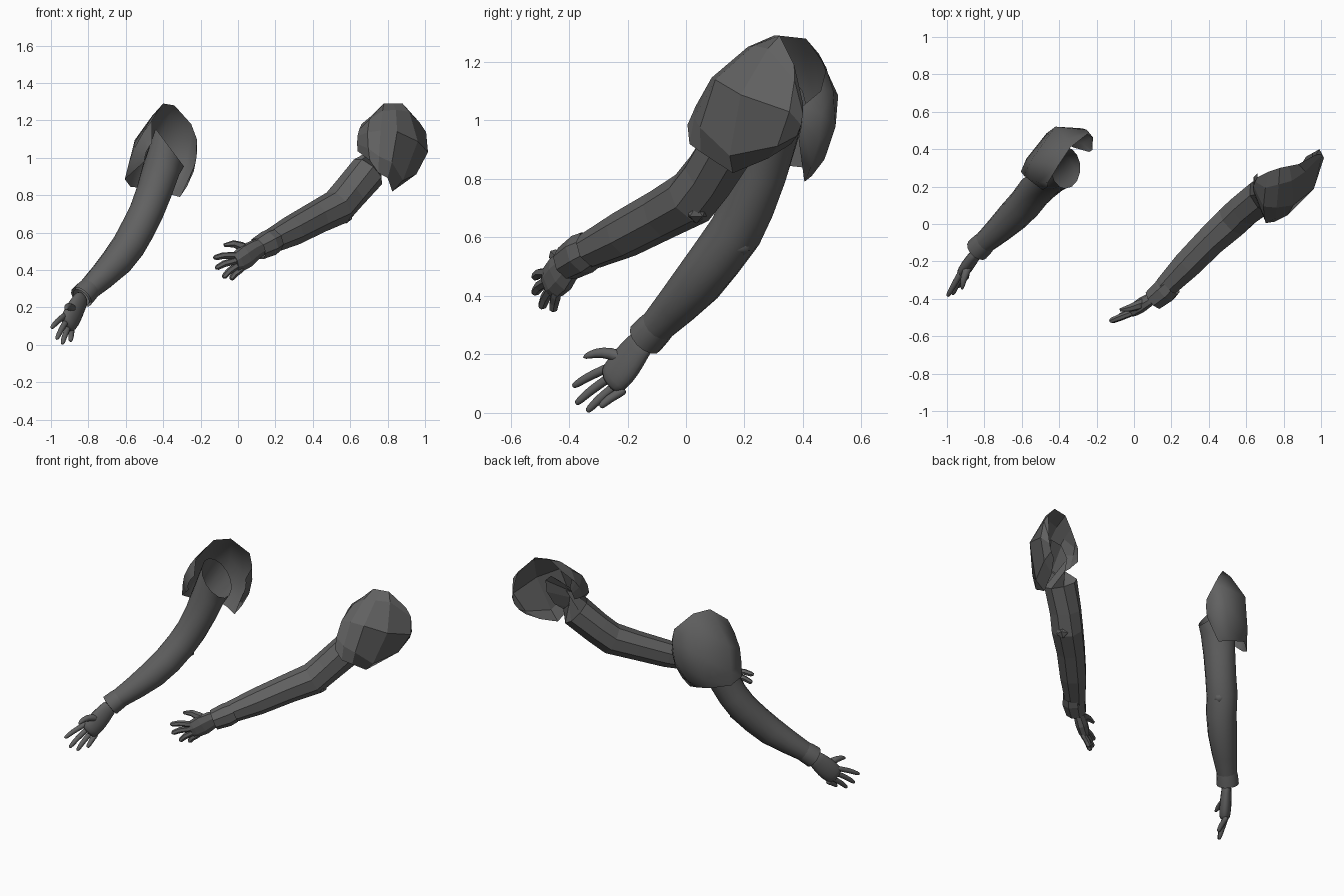
import bpy, bmesh, math
from mathutils import Vector as V

grey = bpy.data.materials.new("dark_grey")
grey.diffuse_color = (0.12, 0.12, 0.12, 1)


def finish(name, bm, smooth, rounded=False):
    bmesh.ops.recalc_face_normals(bm, faces=bm.faces[:])
    me = bpy.data.meshes.new(name)
    bm.to_mesh(me)
    bm.free()
    ob = bpy.data.objects.new(name, me)
    bpy.context.collection.objects.link(ob)
    me.materials.append(grey)
    if smooth:
        me.polygons.foreach_set("use_smooth", [True] * len(me.polygons))
    if rounded:
        mod = ob.modifiers.new("rounding", "SUBSURF")
        mod.levels = mod.render_levels = 1
    return ob


def tube(name, pts, radii, smooth, sides=8, up=(0, 0, 1), flat=1.0, caps=True, end_dir=None):
    """Rings swept along a path; 'up' is the wide direction, 'flat' thins the other one."""
    pts, up = [V(p) for p in pts], V(up)
    bm, rings = bmesh.new(), []
    for i, p in enumerate(pts):
        t = (pts[min(i + 1, len(pts) - 1)] - pts[max(i - 1, 0)]).normalized()
        thin = flat
        if end_dir and i == len(pts) - 1:
            t, thin = V(end_dir).normalized(), 0.85
        u = (up - t * up.dot(t)).normalized()
        w = t.cross(u)
        ring = []
        for k in range(sides):
            a = 2 * math.pi * (k + 0.5) / sides
            ring.append(bm.verts.new(p + radii[i] * (u * math.cos(a) + w * math.sin(a) * thin)))
        rings.append(ring)
    for a, b in zip(rings, rings[1:]):
        for k in range(sides):
            n = (k + 1) % sides
            bm.faces.new((a[k], a[n], b[n], b[k]))
    if caps:
        bm.faces.new(rings[0])
        bm.faces.new(rings[-1])
    return finish(name, bm, smooth, smooth and caps)


def shoulder_pad(name, lower, upper, centre, bulge, smooth, rows=4):
    """Open shell stretched from the lower hem to the neck rim, bulging from the shoulder."""
    bm, grid, c = bmesh.new(), [], V(centre)
    n = len(lower) - 1
    for r in range(rows + 1):
        t, row = r / rows, []
        for j in range(n + 1):
            p = V(lower[j]).lerp(V(upper[j]), t)
            push = (p - c).normalized() * bulge[j] * math.sin(math.pi * t)
            row.append(bm.verts.new(p + push))
        grid.append(row)
    for a, b in zip(grid, grid[1:]):
        for j in range(n):
            bm.faces.new((a[j], a[j + 1], b[j + 1], b[j]))
    return finish(name, bm, smooth)


def elbow_cap(name, loc, smooth):
    bm = bmesh.new()
    bmesh.ops.create_icosphere(bm, subdivisions=1, radius=0.042)
    bmesh.ops.translate(bm, verts=bm.verts[:], vec=V(loc))
    return finish(name, bm, smooth)


def hand(side, palm, palm_r, up, fingers, thumb, smooth):
    tube(side + "_palm", palm, palm_r, smooth, 8, up, 0.55)
    for label, root, tip in fingers:
        root, tip = V(root), V(tip)
        back = root - (tip - root) * 0.25
        bend = root.lerp(tip, 0.55) + V((0, 0, 0.006))
        near = root.lerp(tip, 0.9)
        tube(f"{side}_{label}_finger", [back, root, bend, near, tip],
             [0.018, 0.019, 0.018, 0.015, 0.008], smooth, 6, up)
    tube(side + "_thumb", thumb, [0.028, 0.026, 0.02, 0.009], smooth, 6, up)


# ---- first arm: rounded ----
S = "rounded"
tube(S + "_arm",
     [(-0.84, -0.14, 0.253), (-0.80, -0.10, 0.295), (-0.725, -0.033, 0.365), (-0.648, 0.04, 0.445),
      (-0.585, 0.105, 0.53), (-0.535, 0.17, 0.62), (-0.49, 0.212, 0.71), (-0.448, 0.25, 0.82),
      (-0.41, 0.28, 0.94), (-0.365, 0.30, 1.055)],
     [0.053, 0.06, 0.073, 0.086, 0.09, 0.092, 0.092, 0.095, 0.102, 0.13],
     True, 14, caps=False, end_dir=(0.8, 0.0, 0.6))
tube(S + "_cuff", [(-0.79, -0.09, 0.305), (-0.81, -0.11, 0.285), (-0.838, -0.138, 0.255)],
     [0.06, 0.064, 0.066], True, 14, caps=False)
elbow_cap(S + "_elbow", (-0.50, 0.19, 0.575), True)
shoulder_pad(S + "_shoulder_pad",
             [(-0.50, 0.20, 0.98), (-0.605, 0.28, 0.885), (-0.575, 0.35, 0.845), (-0.48, 0.44, 0.835),
              (-0.38, 0.43, 0.81), (-0.31, 0.405, 0.79), (-0.24, 0.385, 0.94)],
             [(-0.46, 0.20, 1.08), (-0.46, 0.22, 1.20), (-0.40, 0.32, 1.29), (-0.34, 0.41, 1.28),
              (-0.25, 0.48, 1.18), (-0.22, 0.46, 1.10), (-0.225, 0.40, 1.05)],
             (-0.40, 0.33, 1.03), [0.02, 0.03, 0.07, 0.10, 0.07, 0.04, 0.01], True)
hand(S, [(-0.825, -0.13, 0.265), (-0.85, -0.165, 0.225), (-0.878, -0.205, 0.17),
         (-0.905, -0.245, 0.12), (-0.92, -0.265, 0.10)],
     [0.052, 0.06, 0.072, 0.069, 0.055], (-0.045, -0.05, 0.08),
     [("index", (-0.935, -0.275, 0.15), (-0.998, -0.388, 0.09)),
      ("middle", (-0.925, -0.27, 0.115), (-0.97, -0.378, 0.03)),
      ("ring", (-0.912, -0.25, 0.085), (-0.94, -0.34, 0.004)),
      ("little", (-0.89, -0.225, 0.07), (-0.895, -0.295, 0.02))],
     [(-0.87, -0.20, 0.18), (-0.90, -0.255, 0.205), (-0.915, -0.31, 0.207), (-0.92, -0.355, 0.188)], True)

# ---- second arm: faceted ----
S = "faceted"
tube(S + "_arm",
     [(0.125, -0.38, 0.525), (0.18, -0.325, 0.555), (0.29, -0.212, 0.61), (0.42, -0.08, 0.68),
      (0.53, 0.02, 0.735), (0.595, 0.08, 0.81), (0.695, 0.155, 0.925), (0.795, 0.21, 1.04)],
     [0.052, 0.066, 0.082, 0.088, 0.097, 0.096, 0.10, 0.11],
     False, 8, caps=False, end_dir=(-0.8, -0.1, 0.6))
tube(S + "_cuff", [(0.195, -0.325, 0.56), (0.165, -0.355, 0.543), (0.105, -0.405, 0.512)],
     [0.066, 0.072, 0.062], False, 8, caps=False)
elbow_cap(S + "_elbow", (0.578, 0.035, 0.69), False)
shoulder_pad(S + "_shoulder_pad",
             [(0.64, 0.25, 1.05), (0.64, 0.17, 1.035), (0.705, 0.005, 0.985), (0.75, 0.012, 0.92),
              (0.80, 0.05, 0.892), (0.825, 0.16, 0.82), (0.87, 0.28, 0.87), (0.92, 0.36, 0.92)],
             [(0.66, 0.27, 1.13), (0.66, 0.25, 1.18), (0.72, 0.28, 1.23), (0.78, 0.30, 1.29),
              (0.83, 0.31, 1.29), (0.88, 0.32, 1.29), (0.97, 0.37, 1.19), (0.99, 0.40, 1.06)],
             (0.77, 0.28, 1.03), [0.0, 0.015, 0.06, 0.08, 0.10, 0.125, 0.10, 0.03], False)
hand(S, [(0.125, -0.38, 0.525), (0.09, -0.402, 0.507), (0.045, -0.43, 0.475),
         (0.005, -0.455, 0.448), (-0.015, -0.468, 0.438)],
     [0.05, 0.058, 0.068, 0.062, 0.05], (-0.02, -0.03, 0.08),
     [("index", (-0.015, -0.475, 0.478), (-0.13, -0.52, 0.465)),
      ("middle", (-0.02, -0.478, 0.448), (-0.12, -0.52, 0.41)),
      ("ring", (-0.01, -0.465, 0.42), (-0.08, -0.495, 0.36)),
      ("little", (0.01, -0.445, 0.40), (-0.04, -0.455, 0.35))],
     [(0.06, -0.42, 0.50), (0.02, -0.435, 0.525), (-0.025, -0.45, 0.54), (-0.075, -0.46, 0.533)], False)
